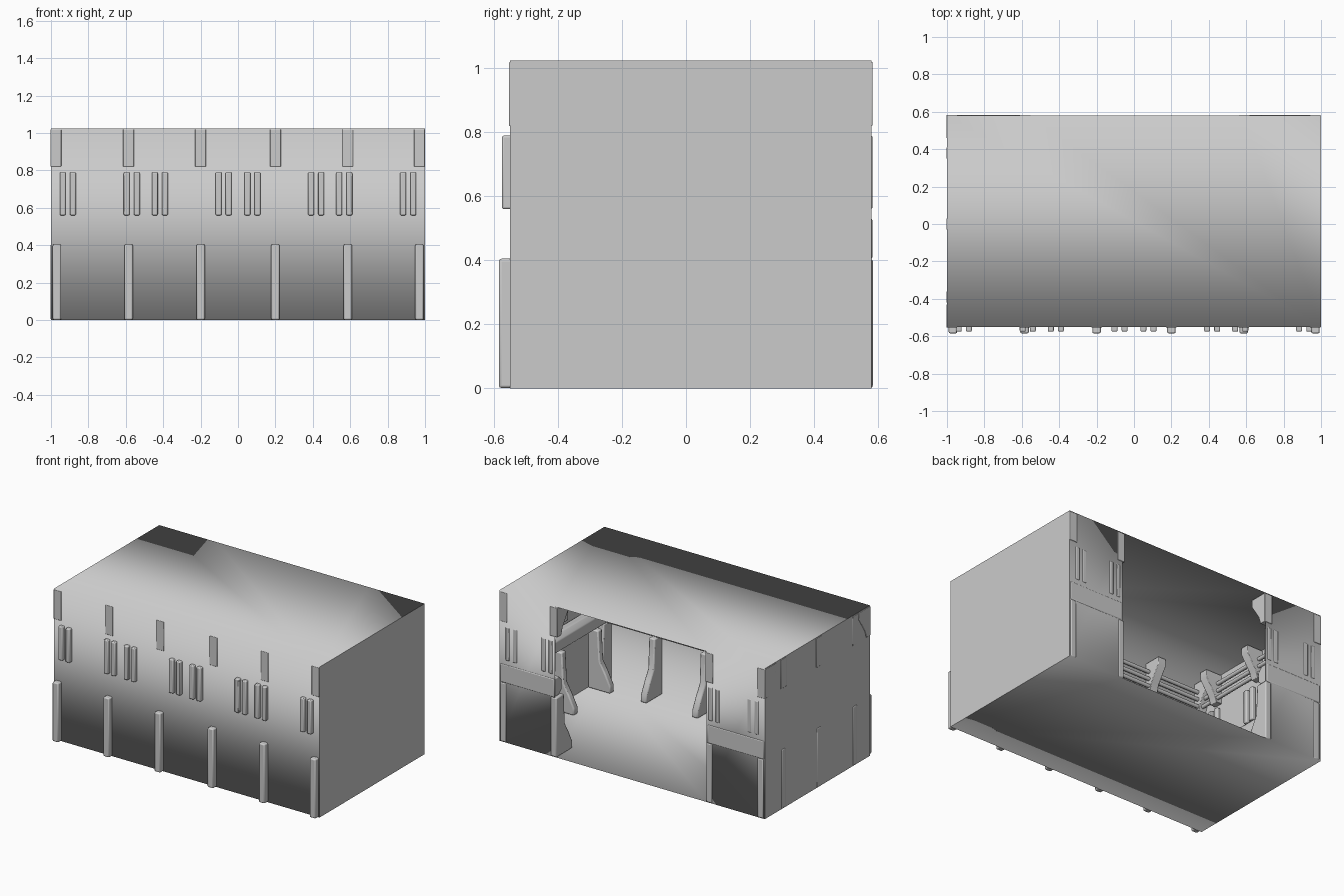
import bpy, bmesh, math
from mathutils import Vector

if "Cube" in bpy.data.objects:
    bpy.data.objects.remove(bpy.data.objects["Cube"])

FRONT, BACK, SIDE, TOP = -0.55, 0.58, 1.0, 1.025
OPEN_L, OPEN_R = -0.56, 0.58

# wall name -> origin, direction along the wall, direction into the room
WALLS = {
    "front": (Vector((0, FRONT, 0)), Vector((1, 0, 0)), Vector((0, 1, 0))),
    "back": (Vector((0, BACK, 0)), Vector((1, 0, 0)), Vector((0, -1, 0))),
    "left": (Vector((-SIDE, 0, 0)), Vector((0, 1, 0)), Vector((1, 0, 0))),
    "right": (Vector((SIDE, 0, 0)), Vector((0, 1, 0)), Vector((-1, 0, 0))),
}


def finish(name, bm):
    me = bpy.data.meshes.new(name)
    bm.to_mesh(me)
    bm.free()
    ob = bpy.data.objects.new(name, me)
    bpy.context.collection.objects.link(ob)
    return ob


def faces_object(name, faces, smooth):
    bm = bmesh.new()
    for f in faces:
        bm.faces.new([bm.verts.new(v) for v in f])
    bmesh.ops.remove_doubles(bm, verts=bm.verts, dist=0.0005)
    for f in bm.faces:
        f.smooth = smooth
    return finish(name, bm)


def trim(name, wall, profile, spans, bevel=0.006):
    """Extrude a (depth, height) profile along a wall over each span."""
    o, u, n = WALLS[wall]
    bm = bmesh.new()
    for a, b in spans:
        ends = [[bm.verts.new(o + u * s + n * d + Vector((0, 0, z)))
                 for d, z in profile] for s in (a, b)]
        bm.faces.new(ends[0])
        bm.faces.new(ends[1][::-1])
        k = len(profile)
        for i in range(k):
            j = (i + 1) % k
            bm.faces.new((ends[0][i], ends[1][i], ends[1][j], ends[0][j]))
    bmesh.ops.recalc_face_normals(bm, faces=bm.faces)
    ob = finish(wall + "_" + name, bm)
    if bevel:
        m = ob.modifiers.new("soft_edges", "BEVEL")
        m.width, m.segments = bevel, 2
        m.limit_method = "ANGLE"
        m.angle_limit = math.radians(40)
    for p in ob.data.polygons:
        p.use_smooth = True
    bpy.context.view_layer.objects.active = ob
    bpy.ops.object.select_all(action="DESELECT")
    ob.select_set(True)
    bpy.ops.object.shade_smooth_by_angle(angle=math.radians(50))


def spans(centres, w):
    return [(c - w / 2, c + w / 2) for c in centres]


# thin room shell: floor, front, ceiling and two back sections
F, B, T, S = FRONT, BACK, TOP, SIDE
faces_object("room_shell", [
    [(-S, F, 0), (-S, B, 0), (OPEN_L, B, 0), (OPEN_R, B, 0), (S, B, 0), (S, F, 0)],
    [(-S, F, 0), (S, F, 0), (S, F, T), (-S, F, T)],
    [(-S, F, T), (S, F, T), (S, B, T), (OPEN_R, B, T), (OPEN_L, B, T), (-S, B, T)],
    [(OPEN_L, B, 0), (-S, B, 0), (-S, B, T), (OPEN_L, B, T)],
    [(S, B, 0), (OPEN_R, B, 0), (OPEN_R, B, T), (S, B, T)],
], True)
# flat end walls
faces_object("left_wall", [[(-S, B, 0), (-S, F, 0), (-S, F, T), (-S, B, T)]], False)
faces_object("right_wall", [[(S, F, 0), (S, B, 0), (S, B, T), (S, F, T)]], False)

# layout along each wall: post centres, slat pair centres, rail spans
long_posts = [-0.968, -0.585, -0.2, 0.2, 0.587, 0.97]
side_posts = [-0.39, 0.0, 0.38]
LAYOUT = {
    "front": (long_posts, [s * c for s in (-1, 1) for c in (0.077, 0.418, 0.568, 0.91)],
              [(-0.995, 0.995)]),
    "back": ([-0.968, -0.582, 0.59, 0.97], [-0.91, -0.618, 0.64, 0.91],
             [(-0.995, -0.57), (0.585, 0.995)]),
    "left": (side_posts, [-0.41, -0.075, 0.09, 0.43], [(-0.545, 0.575)]),
    "right": (side_posts, [-0.41, -0.075, 0.09, 0.43], [(-0.545, 0.575)]),
}
# how far posts and slats poke out behind each wall
POKE = {"front": (-0.035, -0.025), "back": (-0.004, -0.003),
        "left": (-0.003, 0.002), "right": (0.003, 0.003)}

for wall, (posts, pairs, runs) in LAYOUT.items():
    p, s = POKE[wall]
    r = -0.003 if wall == "back" else 0.003
    # flared buttress posts
    trim("buttress_posts", wall,
         [(p, 0.001), (0.17, 0.001), (0.17, 0.05), (0.13, 0.13), (0.09, 0.2),
          (0.08, 0.405), (p, 0.405)], spans(posts, 0.045), 0.008)
    # chest-height rail with chamfered lip
    trim("wall_rail", wall,
         [(r, 0.405), (0.05, 0.405), (0.08, 0.43), (0.08, 0.5), (0.05, 0.53), (r, 0.53)], runs)
    # paired upright slats
    trim("slats", wall, [(s, 0.56), (0.03, 0.56), (0.03, 0.79), (s, 0.79)],
         spans([c + d for c in pairs for d in (-0.027, 0.027)], 0.032))
    # tapered brackets under the ceiling
    b = max(p, -0.003)
    tops = [-0.974 if c < -0.9 else c for c in posts]
    trim("ceiling_brackets", wall,
         [(b, 0.82), (0.04, 0.82), (0.055, 0.87), (0.12, 0.97), (0.12, 1.02), (b, 1.02)],
         spans(tops, 0.058), 0.003)
    # three horizontal pipes
    for i, z in enumerate((0.85, 0.9, 0.95)):
        ring = [(0.03 + 0.013 * math.cos(a * math.pi / 4), z + 0.013 * math.sin(a * math.pi / 4))
                for a in range(8)]
        trim(f"pipe_{i + 1}", wall, ring, runs, 0)
